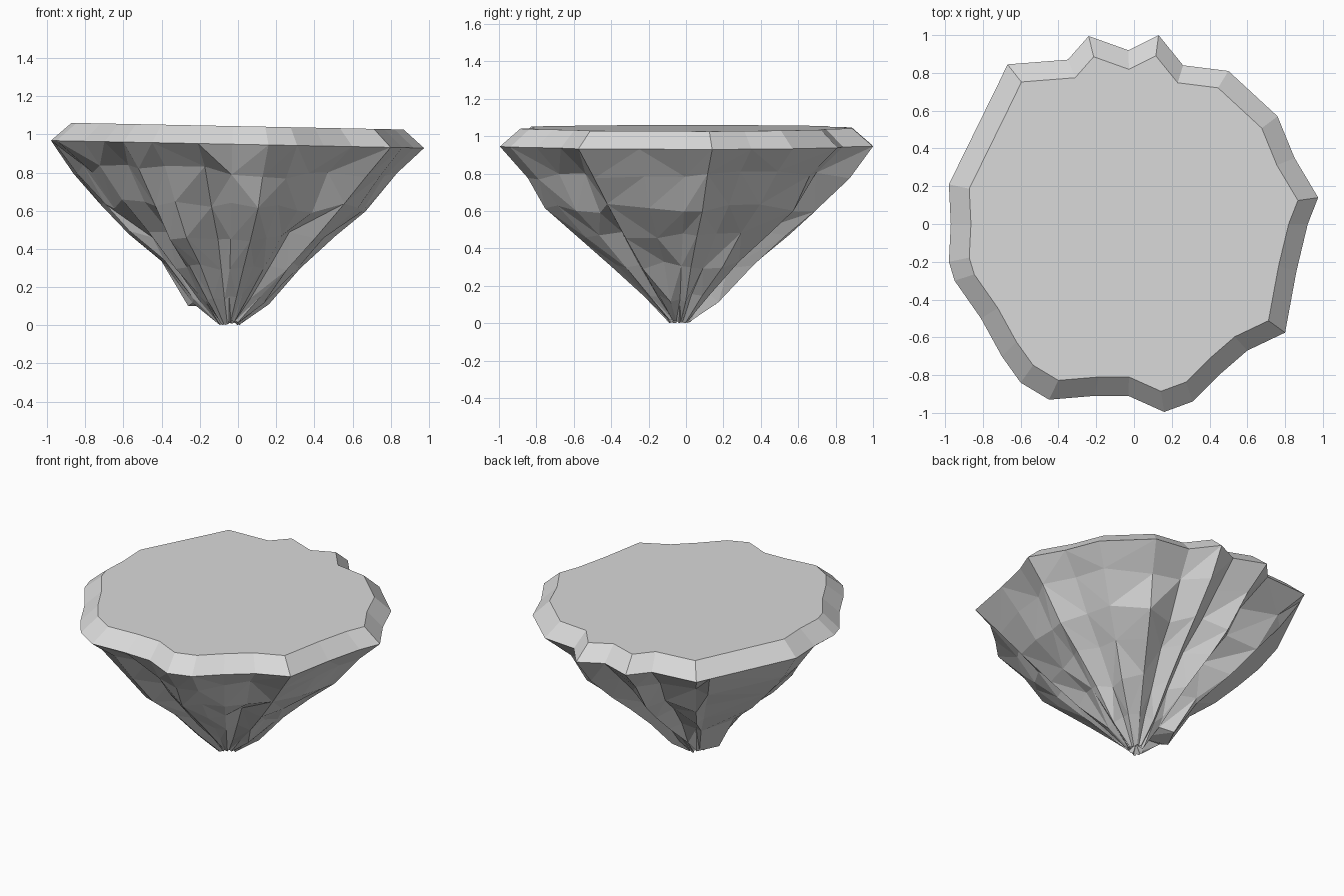
import bpy
import bmesh
import random

random.seed(5)

cube = bpy.data.objects.get("Cube")
if cube:
    bpy.data.objects.remove(cube, do_unlink=True)

stone = bpy.data.materials.new("grey_stone")
stone.use_nodes = True
colour = (0.7, 0.7, 0.7, 1)
stone.diffuse_color = colour
stone.node_tree.nodes["Principled BSDF"].inputs["Base Color"].default_value = colour

# Widest outline of the slab, counter-clockwise
OUTLINE = [
    (.975, .14), (.85, .35), (.76, .57), (.5, .81), (.26, .84), (.13, 1),
    (-.03, .92), (-.24, .995), (-.35, .87), (-.67, .845), (-.71, .76),
    (-.98, .21), (-.97, 0), (-.98, -.2), (-.95, -.3), (-.81, -.5),
    (-.7, -.7), (-.6, -.84), (-.45, -.93), (-.21, -.91), (-.03, -.91),
    (.16, -.995), (.31, -.94), (.45, -.8), (.6, -.67), (.8, -.575),
    (.86, -.25), (.92, 0)]

# Underside rings: height and scale of the outline
RINGS = [(.8, .865), (.62, .73), (.47, .56), (.31, .375), (.14, .205), (.01, .06)]

# Clefts in the lower rock: outline index and depth
CLEFTS = {19: .3, 14: .18, 16: .12, 8: .15, 6: .12, 4: .2, 1: .1, 24: .12}

# Columns that end in a raised ledge above the foot
LEDGE = range(9, 12)

bm = bmesh.new()


def make_ring(z, scale, rough=0.0):
    """Scaled outline; rock rings drift to the foot and gain clefts."""
    ring = []
    drift = 1 - scale if rough else 0
    for i, (x, y) in enumerate(OUTLINE):
        s, h = scale, z - .02 * x * scale
        if rough:
            s *= 1 + random.uniform(-.05, .025)
            s *= 1 - CLEFTS.get(i, 0) * min(1, drift * 2)
            h = max(0, h + random.uniform(-rough, rough))
            if z < .2 and i in LEDGE:
                s, h = scale * 1.1, .1
        ring.append(bm.verts.new((x * s - .05 * drift, y * s - .04 * drift, h)))
    return ring


def bridge(upper, lower, split):
    """Join two rings; rock faces are split along varied diagonals."""
    n = len(upper)
    for i in range(n):
        j = (i + 1) % n
        a, b, c, d = upper[i], lower[i], lower[j], upper[j]
        if not split:
            bm.faces.new((a, b, c, d))
        elif random.random() < .5:
            bm.faces.new((a, b, c))
            bm.faces.new((a, c, d))
        else:
            bm.faces.new((a, b, d))
            bm.faces.new((b, c, d))


# Flat top and bevelled rim
top = make_ring(1.043, .89)
rim = make_ring(.948, 1)
bm.faces.new(top)
bridge(top, rim, False)

# Craggy tapering underside
previous = rim
for z, scale in RINGS:
    ring = make_ring(z, scale, .03 if z > .1 else .015)
    bridge(previous, ring, True)
    previous = ring

# Hollow foot
foot = bm.verts.new((-.045, -.035, .05))
for i, v in enumerate(previous):
    bm.faces.new((v, foot, previous[(i + 1) % len(previous)]))

bmesh.ops.recalc_face_normals(bm, faces=bm.faces)
mesh = bpy.data.meshes.new("floating_rock")
bm.to_mesh(mesh)
bm.free()
mesh.materials.append(stone)
rock = bpy.data.objects.new("floating_rock", mesh)
bpy.context.scene.collection.objects.link(rock)
